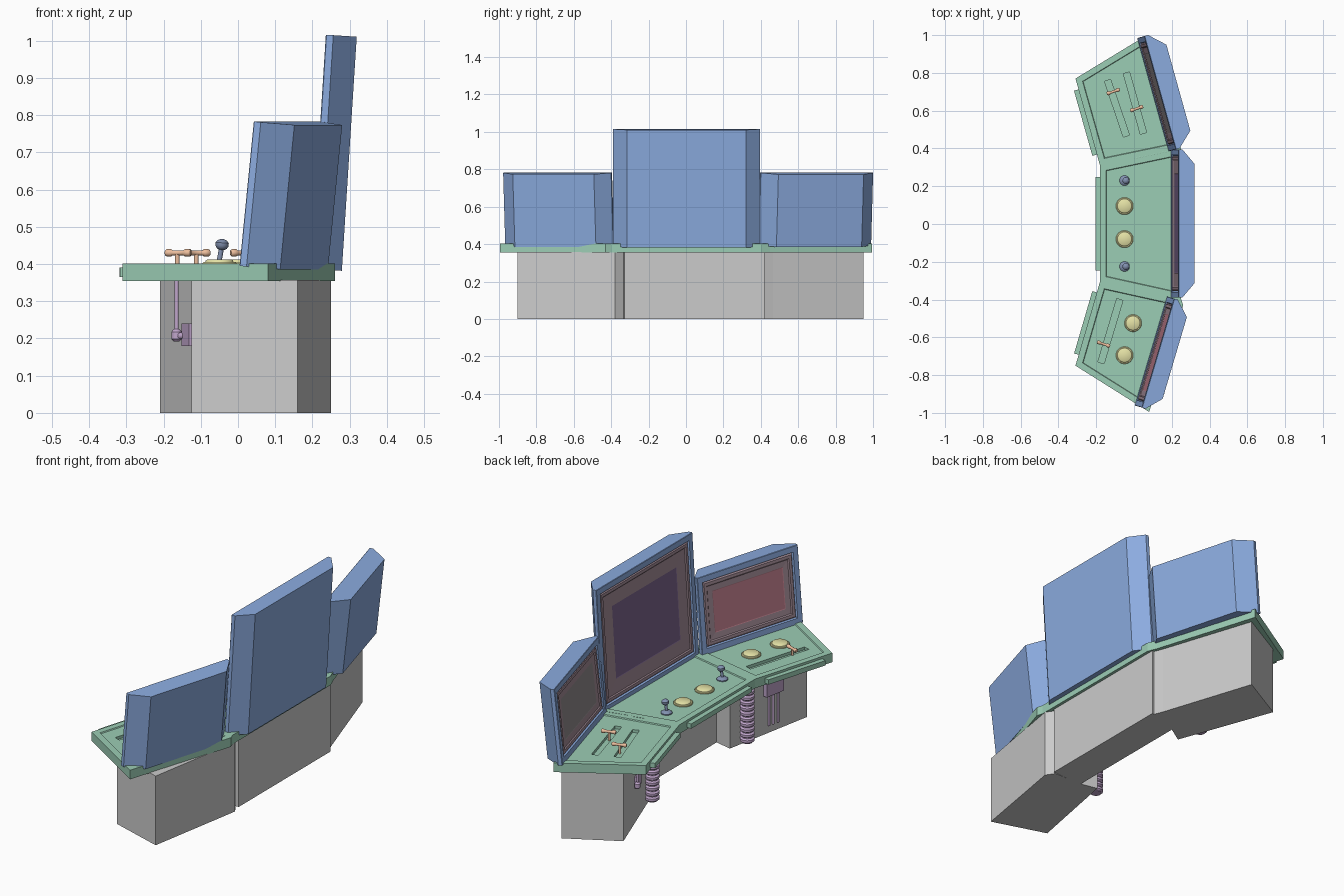
import bpy, bmesh, math
from mathutils import Vector as V

if "Cube" in bpy.data.objects:
    bpy.data.objects.remove(bpy.data.objects["Cube"])

COL = dict(green=(.33, .61, .46), blue=(.26, .41, .74), bezel=(.38, .27, .32), violet=(.2, .13, .27),
           red=(.5, .2, .25), slate=(.3, .27, .28), orange=(.85, .52, .34), yellow=(.78, .76, .38),
           steel=(.22, .28, .43), purple=(.53, .38, .6))
MATS = {}


def paint(ob, col):
    if col:
        if col not in MATS:
            MATS[col] = bpy.data.materials.new(col)
            MATS[col].diffuse_color = (*COL[col], 1)
        ob.data.materials.append(MATS[col])


def finish(name, bm, col, smooth=False):
    bmesh.ops.recalc_face_normals(bm, faces=bm.faces)
    me = bpy.data.meshes.new(name)
    bm.to_mesh(me)
    bm.free()
    ob = bpy.data.objects.new(name, me)
    bpy.context.collection.objects.link(ob)
    paint(ob, col)
    if smooth:
        bpy.context.view_layer.objects.active = ob
        ob.select_set(True)
        bpy.ops.object.shade_smooth_by_angle(angle=math.radians(40))
        ob.select_set(False)
    return ob


def loft(name, rings, col, smooth=False, start=True, end=True):
    """Join matching point rings into a skin, with optional caps."""
    bm = bmesh.new()
    vs = [[bm.verts.new(p) for p in r] for r in rings]
    n = len(vs[0])
    for a, b in zip(vs, vs[1:]):
        for i in range(n):
            bm.faces.new((a[i], a[(i + 1) % n], b[(i + 1) % n], b[i]))
    if start:
        bm.faces.new(vs[0][::-1])
    if end:
        bm.faces.new(vs[-1])
    return finish(name, bm, col, smooth)


def prism(name, pts, z0, z1, col):
    return loft(name, [[(x, y, z) for x, y in pts] for z in (z0, z1)], col)


def lathe(name, a, b, prof, col, n=20):
    """Revolve (distance, radius) pairs around the axis a -> b."""
    a, b = V(a), V(b)
    d = (b - a).normalized()
    s = d.orthogonal().normalized()
    t = d.cross(s)
    ang = [2 * math.pi * i / n for i in range(n)]
    return loft(name, [[a + d * h + (s * math.cos(k) + t * math.sin(k)) * r for k in ang]
                       for h, r in prof], col, True)


def rod(name, a, b, r, col, n=12):
    return lathe(name, a, b, [(0, r), ((V(b) - V(a)).length, r)], col, n)


def strip(p, q, w0, w1, trim=0):
    """Quad along p -> q, between two sideways offsets."""
    p, q = V(p), V(q)
    t = (q - p).normalized()
    n = V((t.y, -t.x))
    p, q = p + t * trim, q - t * trim
    return [p + n * w0, q + n * w0, q + n * w1, p + n * w1]


# Pedestal: centre block with two angled wings and a knee recess
prism("pedestal_center", [(.06, -.34), (.235, -.33), (.235, .42), (.06, .40)], 0, .357, None)
prism("pedestal_right", [(-.125, -.81), (.16, -.9), (.25, -.38), (.22, -.335), (.06, -.335), (-.03, -.315)],
      0, .357, None)
prism("pedestal_left", [(-.21, .81), (.045, .95), (.205, .465), (.225, .415), (.06, .36), (-.025, .305)],
      0, .357, None)

# Slider slots cut into the desk
slots = {"slot_a": ((-.14, .76), (-.04, .465)), "slot_b": ((-.04, .80), (.05, .48)),
         "slot_c": ((-.175, -.735), (-.075, -.40))}
cutters = []
for nm, (p, q) in slots.items():
    c = prism(nm + "_cutter", strip(p, q, -.017, .017), .382, .42, None)
    c.hide_render = True
    cutters.append(c)

# Desk: three plates with stepped, sunken tops
desk = {"desk_center": [(-.18, -.305), (.25, -.40), (.25, .40), (-.18, .31)],
        "desk_left": [(-.18, .31), (.25, .40), (.23, .45), (.06, .995), (-.31, .77)],
        "desk_right": [(-.18, -.305), (-.31, -.75), (.08, -.995), (.26, -.43), (.25, -.40)]}
for nm, pts in desk.items():
    bm = bmesh.new()
    f = bm.faces.new([bm.verts.new((x, y, .355)) for x, y in pts])
    ext = bmesh.ops.extrude_face_region(bm, geom=[f])["geom"]
    bmesh.ops.translate(bm, vec=(0, 0, .047), verts=[g for g in ext if isinstance(g, bmesh.types.BMVert)])
    bmesh.ops.recalc_face_normals(bm, faces=bm.faces)
    top = max(bm.faces, key=lambda k: k.calc_center_median().z)
    for thick, depth in ((.032, 0), (.003, -.005)):
        bmesh.ops.inset_region(bm, faces=[top], thickness=thick, depth=depth, use_even_offset=True)
    ob = finish(nm, bm, "green")
    for c in cutters:
        if (c.data.vertices[0].co.y > 0) == ("left" in nm) and nm != "desk_center":
            m = ob.modifiers.new("slot", "BOOLEAN")
            m.object, m.operation, m.solver = c, "DIFFERENCE", "EXACT"
for c in cutters:
    c.hide_set(True)

# Padded lips along the user's edge
for nm, p, q in (("lip_center", (-.18, -.305), (-.18, .31)), ("lip_left", (-.18, .31), (-.31, .77)),
                 ("lip_right", (-.31, -.75), (-.18, -.305))):
    w = (.01, -.025) if nm != "lip_left" else (-.01, .025)
    w = w if (V(q) - V(p)).x >= 0 else (.01, -.025)
    prism(nm, strip(p, q, *w, .06), .365, .39, "green")


# Monitors: chamfered leaning housings, stepped bezel and screen
def monitor(name, p, q, z0, z1, lean, deep, scr, inset):
    p, q = V(p), V(q)
    w, h = (q - p).length, z1 - z0
    t = (q - p) / w
    n = V((t.y, -t.x))

    def at(u, d, z):
        xy = p + t * u + n * (d - lean * (z1 - z) / h)
        return (xy.x, xy.y, z - d * lean / h)

    def rect(i, d):
        return [at(i, d, z0 + i), at(w - i, d, z0 + i), at(w - i, d, z1 - i), at(i, d, z1 - i)]

    prof = [(0, .02), (.075, deep), (w - .075, deep), (w, .02), (w, .012), (0, .012)]
    loft(name + "_housing", [[at(u, d, z) for u, d in prof] for z in (z0, z1)], "blue")
    loft(name + "_rim", [rect(0, .012), rect(0, .002), rect(.002, 0), rect(.03, 0), rect(.034, .009)],
         "blue", start=False, end=False)
    loft(name + "_bezel", [rect(.034, .009), rect(.04, .003), rect(.055, .003), rect(.06, .008),
                           rect(inset, .009)], "bezel", start=False, end=False)
    loft(name + "_screen", [rect(inset, .009), rect(inset + .003, .01)], scr, start=False)


monitor("center_monitor", (.236, -.39), (.236, .395), .387, 1.016, .04, .083, "violet", .13)
monitor("left_monitor", (.222, .395), (.055, .995), .395, .783, .04, .1, "slate", .09)
monitor("right_monitor", (.042, -.972), (.213, -.395), .395, .783, .04, .092, "red", .09)

# Slider handles
for i, (x, y, k) in enumerate(((-.112, .70, 1), (.012, .61, 1), (-.163, -.635, -1))):
    c = V((x, y, .43))
    d = V((.94, k * .32, 0)) * .034
    rod(f"slider_{i}_stem", (x, y, .385), c, .006, "orange")
    lathe(f"slider_{i}_grip", c - d, c + d,
          [(0, .007), (.004, .01), (.016, .01), (.02, .007), (.052, .007), (.056, .01), (.068, .01), (.072, .007)],
          "orange", 12)

# Push buttons
for i, (x, y) in enumerate(((-.05, .095), (-.05, -.08), (-.005, -.525), (-.05, -.695))):
    lathe(f"button_{i}", (x, y, .394), (x, y, .5),
          [(0, .046), (.008, .046), (.011, .043), (.011, .038), (.015, .037), (.018, .033)], "yellow", 28)

# Joysticks
for i, y in enumerate((.23, -.225)):
    lathe(f"joystick_{i}_base", (-.05, y, .394), (-.05, y, .5),
          [(0, .027), (.008, .027), (.014, .02), (.018, .01)], "steel")
    rod(f"joystick_{i}_shaft", (-.052, y, .4), (-.043, y, .45), .007, "steel")
    lathe(f"joystick_{i}_knob", (-.044, y, .438), (-.041, y, .475),
          [(0, .007), (.004, .014), (.011, .018), (.019, .018), (.026, .012), (.029, .004)], "steel")

# Row of studs along the left seam
for i in range(15):
    k = i / 14
    x, y = .215 * k, .347 + .045 * k
    lathe(f"seam_stud_{i}", (x, y, .4), (x, y, .5), [(0, .004), (.003, .004), (.004, .002)], "green", 8)

# Ribbed hoses below the desk
for side, x, y in (("left", -.087, .40), ("right", -.08, -.385)):
    prof = [(0, .026)]
    for r in range(12):
        z = .003 + r * .0275
        prof += [(z, .026), (z + .006, .035), (z + .018, .035), (z + .024, .026)]
    lathe(f"hose_{side}", (x, y, .022), (x, y, .36), prof + [(.337, .026)], "purple", 18)

# Valve pipe on the left wing
rod("valve_pipe", (-.165, .63, .21), (-.165, .63, .357), .006, "purple")
lathe("valve_body", (-.165, .63, .192), (-.165, .63, .3),
      [(0, .008), (.006, .014), (.026, .014), (.034, .007)], "purple", 14)
rod("valve_arm", (-.165, .63, .207), (-.125, .60, .207), .009, "purple")
prism("valve_plate", strip((-.118, .555), (-.138, .62), .006, -.014), .18, .24, "purple")

# Junction box with cables on the right wing
prism("junction_box", strip((-.085, -.64), (-.065, -.53), .01, -.03), .2, .34, "purple")
for i, (x, y) in enumerate(((-.095, -.615), (-.088, -.585), (-.082, -.56))):
    rod(f"cable_{i}", (x, y, .04), (x, y, .21), .006, "purple")
rod("box_conduit", (-.085, -.59, .33), (-.085, -.59, .357), .015, "purple")

for m in bpy.data.materials:
    if m.users and not m.is_grease_pencil:
        m.use_nodes = True
        m.node_tree.nodes["Principled BSDF"].inputs["Base Color"].default_value = m.diffuse_color
